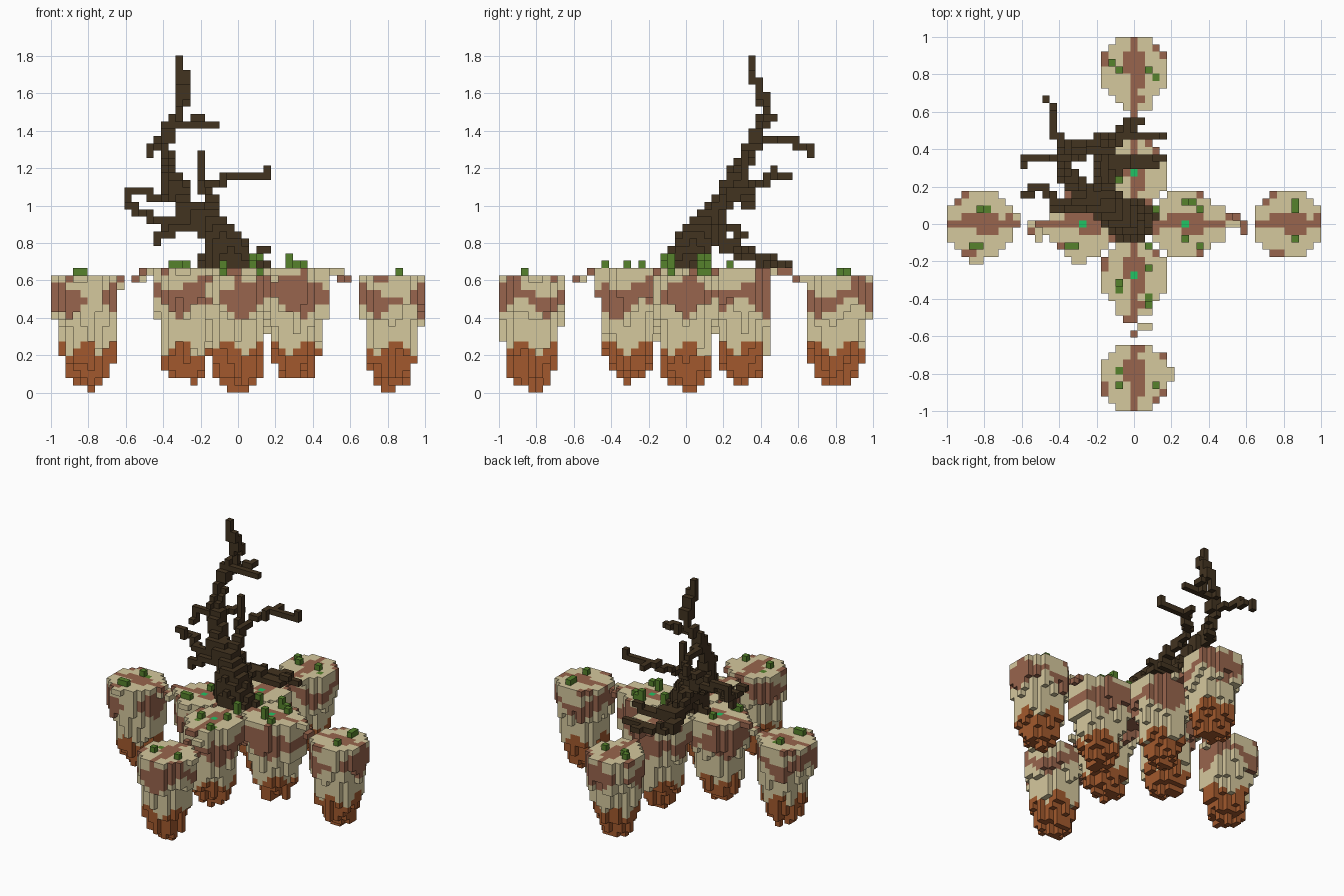
import bpy, bmesh, math, random
from mathutils import Vector

random.seed(4)
V = 2 / 51  # block size

cube = bpy.data.objects.get("Cube")
if cube:
    bpy.data.objects.remove(cube)


def material(name, hexcode):
    srgb = [int(hexcode[n:n + 2], 16) / 255 for n in (0, 2, 4)]
    col = [c / 12.92 if c <= .04045 else ((c + .055) / 1.055) ** 2.4 for c in srgb] + [1]
    m = bpy.data.materials.new(name)
    m.use_nodes = True
    m.diffuse_color = col
    m.node_tree.nodes["Principled BSDF"].inputs["Base Color"].default_value = col
    return m


SAND, EARTH, CLAY, BARK, LEAF, GEM = range(6)
MATS = [material("sandstone", "D5C89D"), material("brown_earth", "98654D"),
        material("red_clay", "A2592D"), material("dark_bark", "423320"),
        material("leaf_green", "56822C"), material("bright_green", "20C464")]

SIDES = [Vector(d) for d in ((1, 0, 0), (-1, 0, 0), (0, 1, 0), (0, -1, 0), (0, 0, 1), (0, 0, -1))]


def build_blocks(name, cells):
    """Turn a dict of block cells into a mesh of the exposed block faces."""
    bm = bmesh.new()
    corners = {}

    def corner(p):
        key = tuple(round(c * 2) for c in p)
        if key not in corners:
            corners[key] = bm.verts.new((p.x * V, p.y * V, (p.z + .5) * V))
        return corners[key]

    for cell, mat in cells.items():
        c = Vector(cell)
        for d in SIDES:
            if tuple(int(n) for n in c + d) in cells:
                continue
            u = Vector((d.y, d.z, d.x)) * .5
            w = d.cross(u)
            mid = c + d * .5
            quad = [corner(mid + a * u + b * w) for a, b in ((-1, -1), (1, -1), (1, 1), (-1, 1))]
            bm.faces.new(quad).material_index = mat
    mesh = bpy.data.meshes.new(name)
    bm.to_mesh(mesh)
    bm.free()
    for m in MATS:
        mesh.materials.append(m)
    bpy.context.collection.objects.link(bpy.data.objects.new(name, mesh))


def underside(r):
    """Height of the ragged underside at a distance from the pillar axis."""
    for limit, low, spread in ((1.1, 0, 1), (2.3, 1, 1), (3.1, 2, 2), (3.65, 4, 2), (4.1, 7, 3)):
        if r < limit:
            return low + random.randint(0, spread)
    return random.randint(10, 12)


def pillar(cx, cy, lift, lean, extras):
    """Hanging round pillar with an earth band, clay foot and a path on top.
    Lean moves the foot outwards from the middle of the model."""
    cells = {}
    phase = random.uniform(0, 6)
    out = Vector((cx, cy)).normalized()
    for i in range(-5, 6):
        for j in range(-5, 6):
            r = math.hypot(i, j)
            if r > 4.65:
                continue
            foot = (Vector((i, j)) - out * lean).length
            across = abs(j if cx else i)
            a = math.atan2(j, i)
            band_top = 13.8 + 1.2 * math.sin(2 * a + phase) + lift
            band_low = 11 + 1.2 * math.sin(3 * a - phase)
            clay_top = 5.8 + 1.1 * math.sin(4 * a + phase)
            for k in range(underside(foot) + lift, 16 + lift):
                mat = CLAY if k < clay_top else EARTH if band_low <= k < band_top else SAND
                if k == 15 + lift:
                    on_path = across == 0 or (across == 1 and r < 2.3 and i + j > -2)
                    on_rim = r > 4 and math.sin(3 * a + phase) > .75
                    mat = EARTH if on_path or on_rim else SAND
                cells[cx + i, cy + j, k] = mat
    if lift:
        cells[cx, cy, 16] = GEM
    # broken path ends, loose rim blocks and moss patches
    for x, y, k, mat in extras:
        cells[x, y, k] = mat
    return cells


# Outer pillars
outer = {
    "left_outer_pillar": (21, 0, 0, []),
    "right_outer_pillar": (-21, 0, -.6, [
        (-16, 0, 15, EARTH), (-16, 1, 15, SAND), (-21, -5, 15, SAND),
        (-22, -5, 15, SAND), (-16, 0, 14, SAND), (-20, 2, 15, LEAF)]),
    "front_outer_pillar": (0, -21, 0, [
        (5, -21, 15, SAND), (5, -20, 15, SAND), (4, -18, 15, EARTH), (-2, -20, 15, LEAF)]),
    "back_outer_pillar": (0, 21, -.6, [
        (-1, 16, 15, SAND), (0, 16, 15, EARTH), (1, 16, 15, SAND), (2, 16, 15, SAND), (3, 20, 15, LEAF)]),
}
for name, (x, y, lean, extras) in outer.items():
    build_blocks(name, pillar(x, y, 0, lean, extras))

# Inner pillars, with path stubs reaching outwards
inner = {
    "left_inner_pillar": (7, 0, .7, [
        (12, j, k, EARTH if k in (12, 13) or (j == 0 and k == 16) else SAND)
        for j in range(-2, 3) for k in range(10, 17)]
        + [(13, 0, 16, SAND), (13, 1, 16, EARTH), (14, 1, 15, EARTH),
           (14, 0, 16, SAND), (15, 0, 15, EARTH), (15, -1, 15, EARTH)]),
    "right_inner_pillar": (-7, 0, 0, [
        (-12, 0, 16, EARTH), (-13, 0, 16, EARTH), (-12, -1, 16, SAND),
        (-13, -1, 15, SAND), (-14, -1, 15, EARTH), (-14, 0, 15, SAND),
        (-13, -2, 15, SAND), (-8, -5, 16, SAND), (-7, -5, 16, SAND)]),
    "front_inner_pillar": (0, -7, .7, [
        (i, -12, k, EARTH if k == 13 or (i == 0 and k == 16) else SAND)
        for i in range(-2, 3) for k in range(13, 17)]
        + [(0, -13, 16, EARTH), (-1, -13, 16, EARTH), (1, -14, 15, SAND), (2, -14, 15, SAND),
           (0, -15, 15, EARTH), (2, -10, 16, LEAF), (-2, -9, 16, LEAF)]),
    "back_inner_pillar": (0, 7, .7, [(0, j, 16, EARTH) for j in (12, 13, 14)]
                          + [(1, 12, 16, SAND), (-1, 12, 16, EARTH), (0, 15, 15, EARTH)]),
}
for name, (x, y, lean, extras) in inner.items():
    build_blocks(name, pillar(x, y, 1, lean, extras))

# Core joining the inner pillars under the tree
build_blocks("centre_core", {(i, j, k): SAND if k > 15 else EARTH
                             for i in range(-2, 3) for j in range(-2, 3) for k in range(13, 17)
                             if abs(i) + abs(j) < 4})


def limb(cells, r0, r1, *points):
    """Fill blocks along a tapering path; radii are in blocks."""
    pts = [Vector(p) / V for p in points]
    steps = 24
    total = (len(pts) - 1) * steps
    for n in range(total + 1):
        s = min(n // steps, len(pts) - 2)
        p = pts[s].lerp(pts[s + 1], n / steps - s)
        r = r0 + (r1 - r0) * n / total
        c = round(p.x), round(p.y), math.floor(p.z)
        cells[c] = BARK
        reach = math.ceil(r)
        for i in range(-reach, reach + 1):
            for j in range(-reach, reach + 1):
                for k in range(-reach, reach + 1):
                    q = c[0] + i, c[1] + j, c[2] + k
                    if q[2] > 16 and (Vector(q) + Vector((0, 0, .5)) - p).length <= r:
                        cells[q] = BARK


# Leaning dead tree: trunk first, then branches and roots
trunk = {}
limb(trunk, 3.2, 2, (-.03, .02, .68), (-.07, .05, .8), (-.14, .1, .9))
limb(trunk, 1.9, 1.1, (-.14, .1, .9), (-.28, .17, .99), (-.33, .24, 1.1), (-.38, .3, 1.2))
limb(trunk, 1, .8, (-.38, .3, 1.2), (-.39, .36, 1.3), (-.38, .4, 1.42), (-.32, .43, 1.5))
limb(trunk, .8, .8, (-.38, .26, 1.19), (-.39, .31, 1.27), (-.38, .36, 1.38))
limb(trunk, .8, .9, (-.32, .43, 1.5), (-.29, .41, 1.58), (-.29, .37, 1.67))
limb(trunk, .5, 0, (-.29, .37, 1.67), (-.31, .35, 1.79))
build_blocks("tree_trunk", trunk)

branches = {}
for r0, r1, *path in (
    (1, .5, (-.12, .11, .92), (-.14, .2, 1.02), (-.19, .3, 1.12), (-.2, .33, 1.28)),
    (.7, 0, (-.15, .26, 1.06), (-.14, .38, 1.1), (-.06, .46, 1.16), (.13, .47, 1.16), (.15, .47, 1.2)),
    (0, 0, (-.06, .46, 1.16), (-.02, .53, 1.15)),
    (0, 0, (-.4, .4, 1.36), (-.43, .55, 1.36), (-.43, .62, 1.32), (-.47, .67, 1.28)),
    (.5, 0, (-.36, .41, 1.43), (-.24, .41, 1.43), (-.12, .39, 1.43)),
    (0, 0, (-.24, .42, 1.44), (-.2, .46, 1.48)),
    (.9, 0, (-.35, .25, 1.1), (-.41, .34, 1.04), (-.5, .37, 1.08), (-.58, .35, 1.08), (-.59, .33, 1)),
    (.9, 0, (-.28, .16, .97), (-.38, .11, .9), (-.43, .15, .93), (-.5, .19, .96), (-.58, .16, 1)),
    (.9, 0, (-.2, .1, .92), (-.33, .06, .87), (-.42, .07, .82)),
    (.7, 0, (-.35, .27, 1.12), (-.36, .4, 1.1), (-.27, .43, 1.13)),
):
    limb(branches, r0, r1, *path)
build_blocks("tree_branches", branches)

roots = {}
for r0, r1, *path in (
    (1.4, .7, (-.08, .08, .85), (-.14, .2, .8), (-.1, .33, .74), (.1, .34, .72), (.15, .34, .77)),
    (1.1, .6, (-.13, .28, .76), (-.18, .42, .7), (-.06, .5, .69), (.02, .55, .69)),
    (.6, 0, (-.06, .48, .69), (.16, .47, .69)),
    (1, .5, (-.1, .12, .9), (-.17, .22, .88), (-.18, .31, .84)),
    (1, .6, (-.05, 0, .72), (-.18, .02, .69)),
    (1, .6, (.02, .02, .74), (.1, .04, .69)),
):
    limb(roots, r0, r1, *path)
build_blocks("tree_roots", roots)

# Small plants on the pillar tops: x, y, height in blocks
plants = {}
for x, y, tall in ((-21, 2, 1), (-21, -3, 1), (-22, -3, 1), (-7, 2, 1), (-9, -3, 1), (-8, -3, 1),
                   (7, 3, 2), (8, 3, 1), (9, 2, 1), (7, -2, 2), (9, -3, 1), (22, 2, 1), (22, 3, 1),
                   (22, -2, 1), (2, -6, 1), (-2, -8, 1), (2, -11, 1), (2, -3, 2), (3, 2, 2),
                   (-2, -22, 1), (3, -22, 1), (-3, 22, 1), (-2, 21, 1), (2, 21, 1), (-2, 6, 1)):
    base = 16 if max(abs(x), abs(y)) > 15 else 17
    for k in range(tall):
        plants[x, y, base + k] = LEAF
build_blocks("small_plants", plants)
